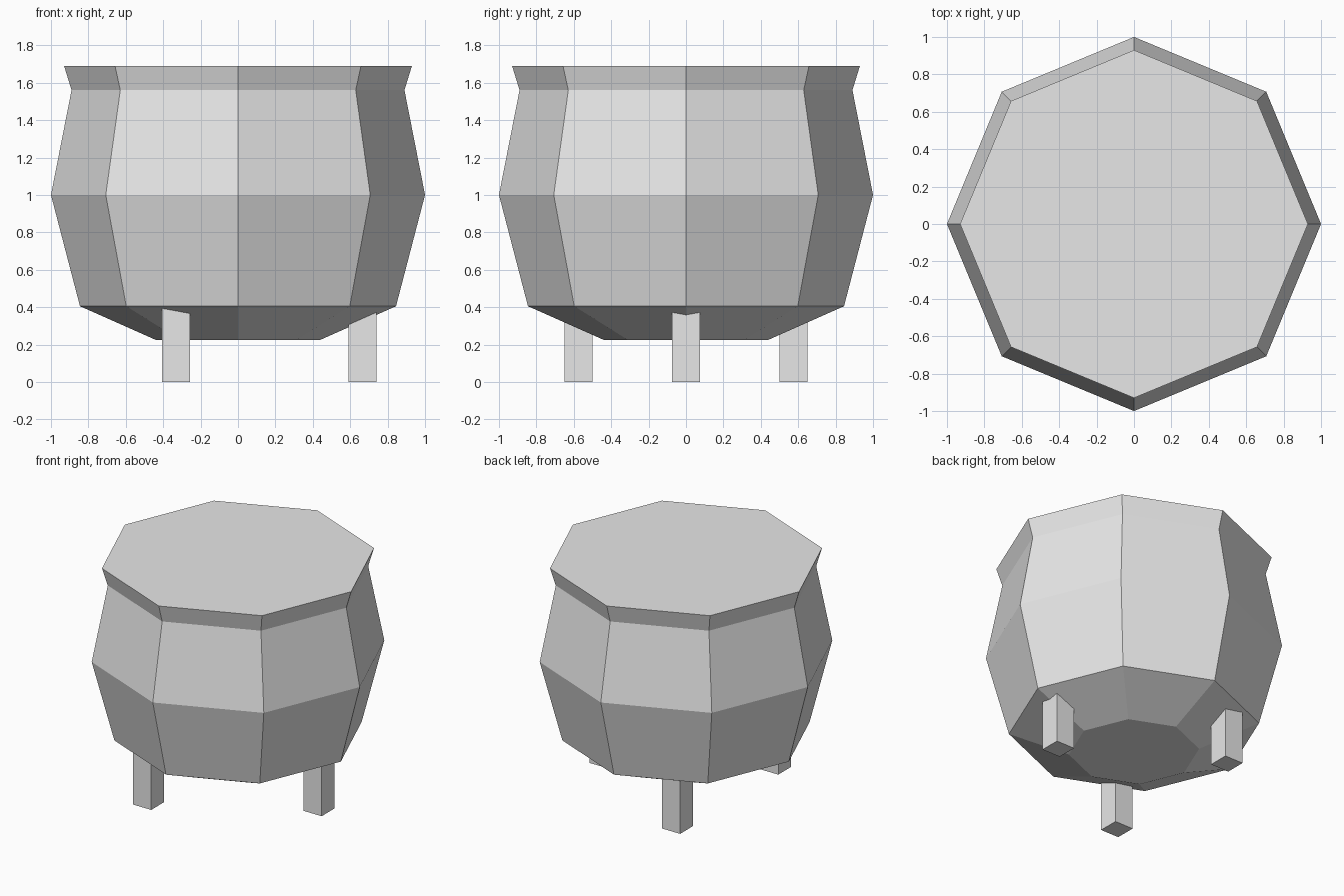
import bpy
import bmesh
from math import cos, sin, tau

cube = bpy.data.objects.get("Cube")
if cube:
    bpy.data.objects.remove(cube, do_unlink=True)

SIDES = 8
LEG_COUNT = 3
LEG_WIDTH = 0.15
LEG_HEIGHT = 0.44
LEG_RADIUS = 0.665

grey = bpy.data.materials.new("light grey")
grey.use_nodes = True
grey.diffuse_color = (0.8, 0.8, 0.8, 1)
grey.node_tree.nodes["Principled BSDF"].inputs["Base Color"].default_value = grey.diffuse_color


def make_object(name, bm):
    bmesh.ops.recalc_face_normals(bm, faces=bm.faces)
    mesh = bpy.data.meshes.new(name)
    bm.to_mesh(mesh)
    bm.free()
    mesh.materials.append(grey)
    obj = bpy.data.objects.new(name, mesh)
    bpy.context.collection.objects.link(obj)
    return obj


# Pot body: octagonal rings of (radius, height), closed at both ends
profile = [(0.44, 0.225), (0.845, 0.405), (1.0, 1.0), (0.89, 1.56), (0.93, 1.69)]
bm = bmesh.new()
rings = [[bm.verts.new((r * cos(tau * i / SIDES), r * sin(tau * i / SIDES), z))
          for i in range(SIDES)] for r, z in profile]
for low, high in zip(rings, rings[1:]):
    for i in range(SIDES):
        j = (i + 1) % SIDES
        bm.faces.new((low[i], low[j], high[j], high[i]))
bm.faces.new(rings[0])
bm.faces.new(rings[-1])
make_object("pot_body", bm)

# Three square legs, all aligned with the axes
for k in range(LEG_COUNT):
    angle = tau * k / LEG_COUNT
    bm = bmesh.new()
    bmesh.ops.create_cube(bm, size=1)
    bmesh.ops.scale(bm, vec=(LEG_WIDTH, LEG_WIDTH, LEG_HEIGHT), verts=bm.verts)
    leg = make_object(f"leg_{k + 1}", bm)
    leg.location = (LEG_RADIUS * cos(angle), LEG_RADIUS * sin(angle), LEG_HEIGHT / 2)
